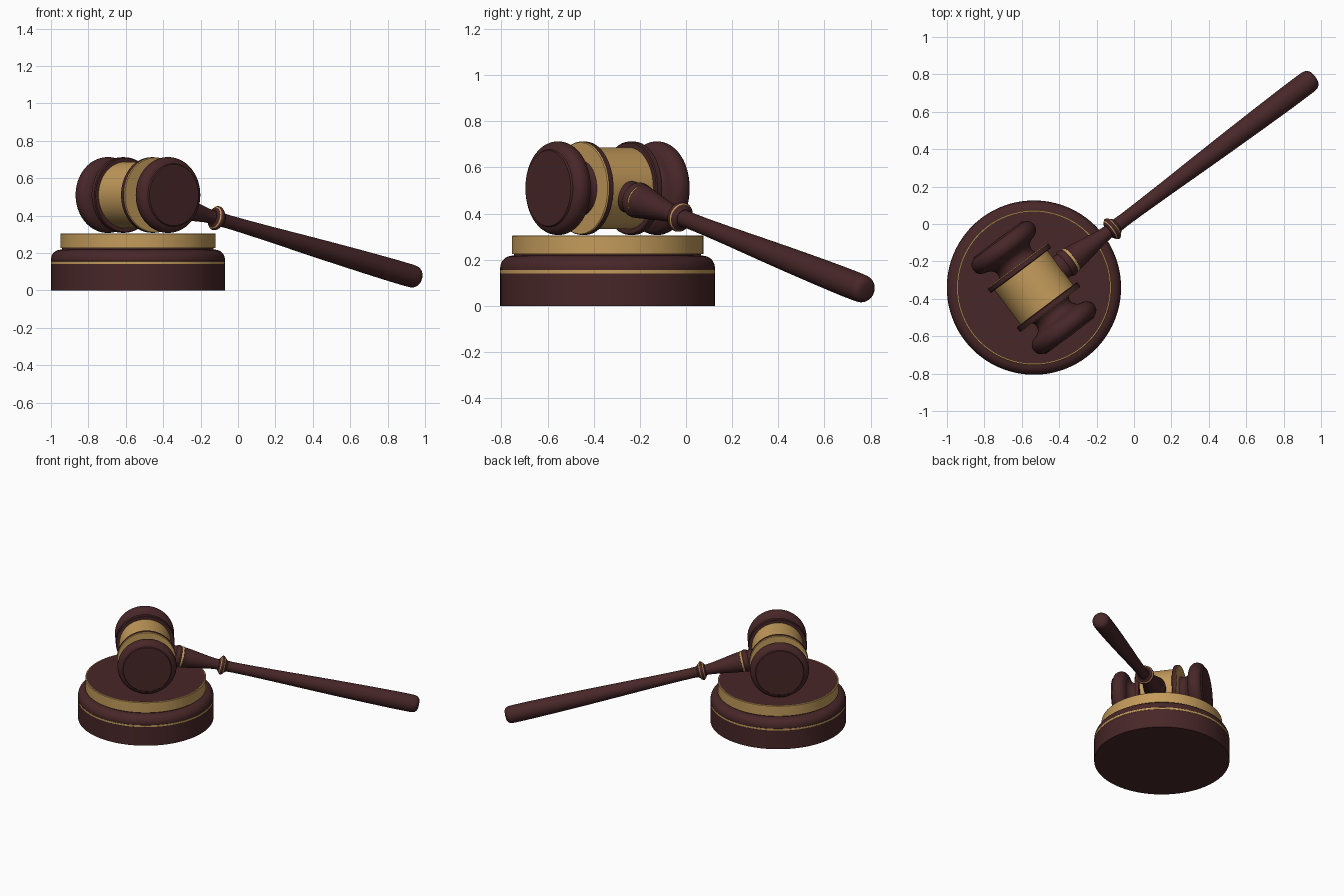
import bpy, bmesh, math
from mathutils import Vector, Matrix

if "Cube" in bpy.data.objects:
    bpy.data.objects.remove(bpy.data.objects["Cube"])


def material(name, rgb):
    m = bpy.data.materials.new(name)
    m.diffuse_color = (*rgb, 1)
    m.use_nodes = True
    m.node_tree.nodes["Principled BSDF"].inputs["Base Color"].default_value = m.diffuse_color
    return m


MATS = [material("dark_wood", (0.065, 0.020, 0.021)),
        material("brass", (0.55, 0.33, 0.105))]
WOOD, BRASS = 0, 1


def arc(cr, ch, rr, rh, a0, a1, n=8):
    """Elliptical arc in a (radius, height) profile, angles in degrees."""
    out = []
    for i in range(n + 1):
        a = math.radians(a0 + (a1 - a0) * i / n)
        out.append((cr + rr * math.cos(a), ch + rh * math.sin(a)))
    return out


def lathe(name, sections, origin, axis=(0, 0, 1), steps=96):
    """Turn a profile around an axis; sections = [(colour, points), ...].
    Each section starts from the last point of the one before."""
    bm = bmesh.new()
    prev = None

    def ring(r, h):
        if r < 1e-6:
            return [bm.verts.new((0, 0, h))]
        return [bm.verts.new((r * math.cos(2 * math.pi * i / steps),
                              r * math.sin(2 * math.pi * i / steps), h)) for i in range(steps)]

    for colour, pts in sections:
        for r, h in pts:
            cur = ring(r, h)
            if prev:
                for i in range(steps):
                    j = (i + 1) % steps
                    if len(prev) == 1:
                        vs = [prev[0], cur[j], cur[i]]
                    elif len(cur) == 1:
                        vs = [prev[i], prev[j], cur[0]]
                    else:
                        vs = [prev[i], prev[j], cur[j], cur[i]]
                    f = bm.faces.new(vs)
                    f.material_index = colour
                    f.smooth = True
            prev = cur
    bmesh.ops.recalc_face_normals(bm, faces=bm.faces[:])
    for e in bm.edges:
        e.smooth = e.calc_face_angle(0) < math.radians(32)
    me = bpy.data.meshes.new(name)
    bm.to_mesh(me)
    bm.free()
    for m in MATS:
        me.materials.append(m)
    ob = bpy.data.objects.new(name, me)
    bpy.context.collection.objects.link(ob)
    rot = Vector(axis).to_track_quat('Z', 'Y').to_matrix().to_4x4()
    ob.matrix_world = Matrix.Translation(origin) @ rot
    return ob


CX, CY, CZ = -0.535, -0.34, 0.51
BASE = (CX, CY, 0)
HEAD = Vector((CX, CY, CZ))

# sounding block: wide foot with an inlaid line and rounded shoulder
lathe("block_foot", [
    (WOOD, [(0, 0), (0.465, 0), (0.465, 0.140)]),
    (BRASS, [(0.466, 0.141), (0.466, 0.155)]),
    (WOOD, [(0.465, 0.156)] + arc(0.415, 0.165, 0.05, 0.052, 0, 80) +
     [(0.405, 0.219), (0.405, 0.228), (0, 0.228)]),
], BASE)

# brass drum with a wooden striking surface
lathe("block_top", [
    (BRASS, [(0, 0.226), (0.415, 0.226), (0.415, 0.302), (0.412, 0.305), (0.407, 0.305)]),
    (WOOD, [(0, 0.305)]),
], BASE)

# head: brass barrel in the middle
head_axis = Vector((0.6, -0.8, 0))
lathe("head_barrel", [(BRASS, [(0, -0.12), (0.177, -0.12), (0.177, 0.12), (0, 0.12)])],
      HEAD, head_axis)

# head: collar ring, cove and rounded striking end on each side
for side, label in ((1, "front"), (-1, "back")):
    ax = head_axis * side
    lathe(label + "_head_ring", [
        (WOOD, [(0, 0.115), (0.197, 0.115), (0.202, 0.119), (0.202, 0.143)]),
        (BRASS, [(0.198, 0.148), (0.10, 0.148)]),
        (WOOD, [(0, 0.148)]),
    ], HEAD, ax)
    lathe(label + "_head_end", [
        (WOOD, [(0, 0.14), (0.118, 0.14)] + arc(0.165, 0.172, 0.052, 0.046, 215, 95) +
         [(0.172, 0.222)] + arc(0.165, 0.268, 0.038, 0.045, -75, 75, 12) +
         [(0.168, 0.314), (0.164, 0.322), (0, 0.324)]),
    ], HEAD, ax)

# handle: socket, tapered neck, collar and long swelling grip
handle_axis = Vector((0.8, 0.6, -0.237)).normalized()
lathe("handle_socket", [
    (WOOD, [(0, 0.10), (0.070, 0.10), (0.070, 0.20)] + arc(0.062, 0.225, 0.016, 0.022, -60, 60)),
    (BRASS, [(0.073, 0.250), (0.073, 0.258)]),
    (WOOD, [(0.070, 0.262), (0.066, 0.30), (0.056, 0.36), (0.046, 0.42), (0.039, 0.47),
            (0.036, 0.51), (0.036, 0.54), (0, 0.54)]),
], HEAD, handle_axis, 64)

lathe("handle_collar", [
    (WOOD, [(0, 0.512), (0.040, 0.512), (0.054, 0.522)]),
    (BRASS, [(0.060, 0.527)]),
    (WOOD, arc(0.056, 0.538, 0.010, 0.010, -60, 60, 6)),
    (BRASS, [(0.058, 0.552)]),
    (WOOD, [(0.050, 0.558), (0.040, 0.570), (0, 0.570)]),
], HEAD, handle_axis, 64)

lathe("handle_grip", [
    (WOOD, [(0, 0.55), (0.038, 0.55), (0.036, 0.62), (0.037, 0.72), (0.041, 0.90),
            (0.047, 1.10), (0.053, 1.32), (0.058, 1.55), (0.061, 1.75), (0.061, 1.86)] +
     arc(0.026, 1.885, 0.034, 0.040, 5, 85) + [(0, 1.928)]),
], HEAD, handle_axis, 64)
